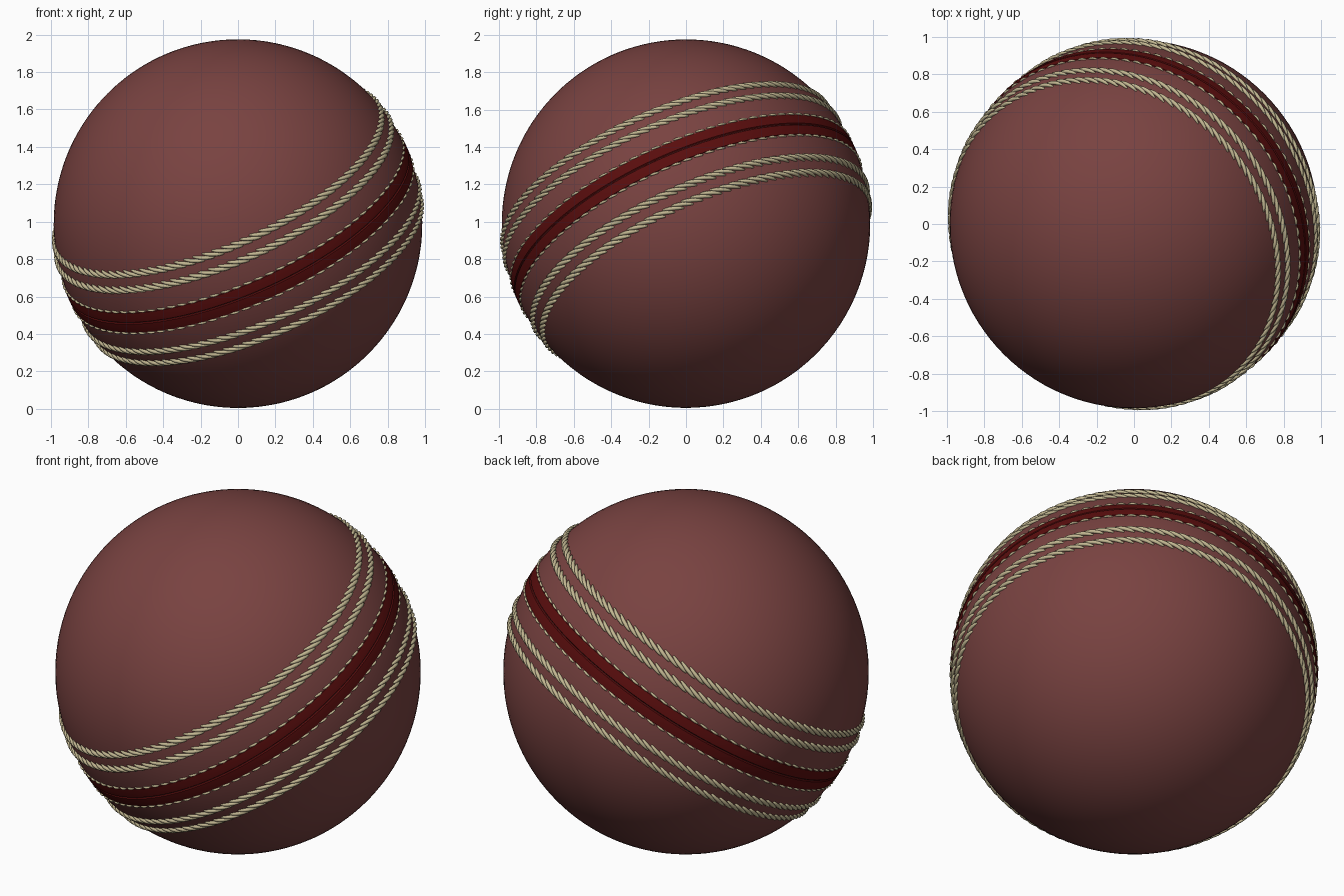
import bpy, bmesh, math
from mathutils import Vector

cube = bpy.data.objects.get("Cube")
if cube:
    bpy.data.objects.remove(cube, do_unlink=True)

RADIUS = 0.985
CENTRE = Vector((0, 0, 0.99))
AXIS = Vector((-0.38, -0.38, 0.842)).normalized()   # seam axis
TILT = Vector((0, 0, 1)).rotation_difference(AXIS)


def material(name, colour):
    mat = bpy.data.materials.new(name)
    mat.use_nodes = True
    mat.diffuse_color = (*colour, 1)
    bsdf = mat.node_tree.nodes["Principled BSDF"]
    bsdf.inputs["Base Color"].default_value = (*colour, 1)
    bsdf.inputs["Roughness"].default_value = 0.6
    return mat


leather = material("leather", (0.19, 0.055, 0.052))
dark_red = material("dark red", (0.10, 0.004, 0.004))
thread = material("cream thread", (0.55, 0.48, 0.29))


def on_ball(angle, height, radius):
    """Point at an angle round the seam axis and a height along it."""
    ring = math.sqrt(radius * radius - height * height)
    return Vector((ring * math.cos(angle), ring * math.sin(angle), height))


def finish(bm, name, mat):
    bmesh.ops.recalc_face_normals(bm, faces=bm.faces)
    for face in bm.faces:
        face.smooth = True
    mesh = bpy.data.meshes.new(name)
    bm.to_mesh(mesh)
    bm.free()
    mesh.materials.append(mat)
    obj = bpy.data.objects.new(name, mesh)
    bpy.context.collection.objects.link(obj)
    obj.location = CENTRE
    obj.rotation_mode = 'QUATERNION'
    obj.rotation_quaternion = TILT
    return obj


def bridge(bm, a, b):
    for i in range(len(a)):
        j = (i + 1) % len(a)
        bm.faces.new((a[i], a[j], b[j], b[i]))


def add_strand(bm, angle, height, length, drop, thick, lift, dip):
    """One thread: a tapered tube bowed over the ball, ends tucked in."""
    steps, sides = 6, 6
    path, widths = [], []
    for s in range(steps + 1):
        t = 2 * s / steps - 1
        h = height - drop * t / 2
        path.append(on_ball(angle + t * length / 2 / RADIUS, h,
                            RADIUS + lift - dip * t * t))
        widths.append(thick * math.sqrt(1 - 0.8 * t * t))
    rings = []
    for s, p in enumerate(path):
        along = (path[min(s + 1, steps)] - path[max(s - 1, 0)]).normalized()
        out = p.normalized()
        side = along.cross(out).normalized()
        rings.append([bm.verts.new(p + widths[s] * (
            math.cos(k * math.tau / sides) * side +
            math.sin(k * math.tau / sides) * out)) for k in range(sides)])
    for a, b in zip(rings, rings[1:]):
        bridge(bm, a, b)
    bm.faces.new(rings[0])
    bm.faces.new(rings[-1])


def stitch_row(name, count, height, **shape):
    bm = bmesh.new()
    for i in range(count):
        add_strand(bm, i * math.tau / count, height, **shape)
    finish(bm, name, thread)


# Leather ball
bm = bmesh.new()
bmesh.ops.create_uvsphere(bm, u_segments=96, v_segments=64, radius=RADIUS)
finish(bm, "ball", leather)

# Raised seam band with a fine groove along the middle
bm = bmesh.new()
half = [(0.064, 0.978), (0.060, 0.988), (0.030, 0.991), (0.006, 0.991)]
profile = half + [(0, 0.984)] + [(-h, r) for h, r in reversed(half)]
loops = [[bm.verts.new(on_ball(i * math.tau / 128, h, r)) for i in range(128)]
         for h, r in profile]
for a, b in zip(loops, loops[1:]):
    bridge(bm, a, b)
band = finish(bm, "seam_band", dark_red)
bpy.context.view_layer.objects.active = band
band.select_set(True)
bpy.ops.object.shade_smooth_by_angle(angle=math.radians(30))

# Stitching on both sides of the seam
for label, sign in (("upper", 1), ("lower", -1)):
    stitch_row(label + "_edge_stitches", 96, sign * 0.067,
               length=0.052, drop=0.006, thick=0.007, lift=0.004, dip=0.006)
    stitch_row(label + "_inner_stitches", 108, sign * 0.195,
               length=0.115, drop=0.036, thick=0.011, lift=0.006, dip=0.008)
    stitch_row(label + "_outer_stitches", 108, sign * 0.280,
               length=0.115, drop=0.036, thick=0.011, lift=0.006, dip=0.008)
